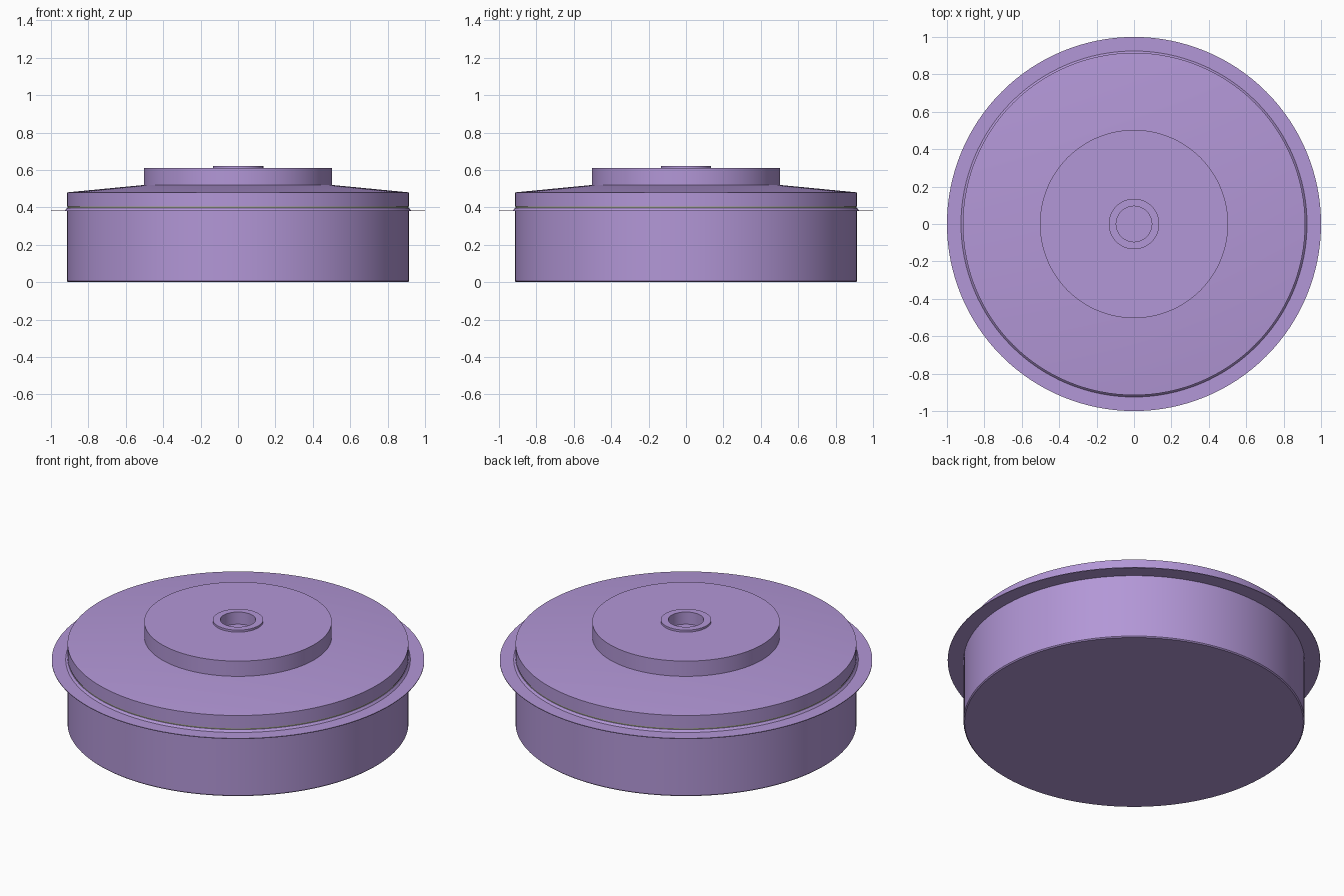
import bpy, bmesh, math

if "Cube" in bpy.data.objects:
    bpy.data.objects.remove(bpy.data.objects["Cube"])

SIDES = 128


def material(name, color):
    m = bpy.data.materials.new(name)
    m.diffuse_color = (*color, 1)
    m.use_nodes = True
    m.node_tree.nodes["Principled BSDF"].inputs["Base Color"].default_value = m.diffuse_color
    return m


purple = material("purple", (0.45, 0.31, 0.68))
olive = material("olive_grey", (0.36, 0.38, 0.26))


def lathe(name, profile, mat):
    """Revolve (radius, z) points around z; radius 0 closes on the axis."""
    mesh = bpy.data.meshes.new(name)
    bm = bmesh.new()
    verts = [bm.verts.new((r, 0, z)) for r, z in profile]
    edges = [bm.edges.new(pair) for pair in zip(verts, verts[1:])]
    bmesh.ops.spin(bm, geom=verts + edges, cent=(0, 0, 0), axis=(0, 0, 1),
                   angle=2 * math.pi, steps=SIDES, use_duplicate=False)
    bmesh.ops.remove_doubles(bm, verts=bm.verts, dist=1e-5)
    bmesh.ops.recalc_face_normals(bm, faces=bm.faces)
    bm.to_mesh(mesh)
    bm.free()
    obj = bpy.data.objects.new(name, mesh)
    bpy.context.collection.objects.link(obj)
    mesh.materials.append(mat)
    bpy.ops.object.select_all(action='DESELECT')
    obj.select_set(True)
    bpy.context.view_layer.objects.active = obj
    bpy.ops.object.shade_smooth_by_angle(angle=math.radians(30))
    return obj


# Drum below the flange, with a tiny chamfer at the foot
lathe("lower_drum", [(0, 0), (0.909, 0), (0.915, 0.006), (0.915, 0.38), (0, 0.38)], purple)

# Thin flange around the drum
lathe("flange", [(0.90, 0.38), (1.0, 0.38), (1.0, 0.384), (0.925, 0.384),
                 (0.915, 0.396), (0.90, 0.396), (0.90, 0.38)], purple)

# Narrow seal between flange and lid
lathe("seal_band", [(0.89, 0.385), (0.912, 0.385), (0.912, 0.406), (0.89, 0.406), (0.89, 0.385)], olive)

# Lid with shallow conical top
lathe("lid", [(0, 0.404), (0.915, 0.404), (0.915, 0.48), (0.50, 0.52), (0, 0.52)], purple)

# Raised centre disc with a socket under the hub
lathe("centre_disc", [(0, 0.515), (0.503, 0.515), (0.503, 0.61), (0.095, 0.61),
                      (0.095, 0.55), (0, 0.55)], purple)

# Small ring-shaped hub
lathe("hub_ring", [(0.095, 0.60), (0.135, 0.60), (0.135, 0.622), (0.095, 0.622), (0.095, 0.60)], purple)
